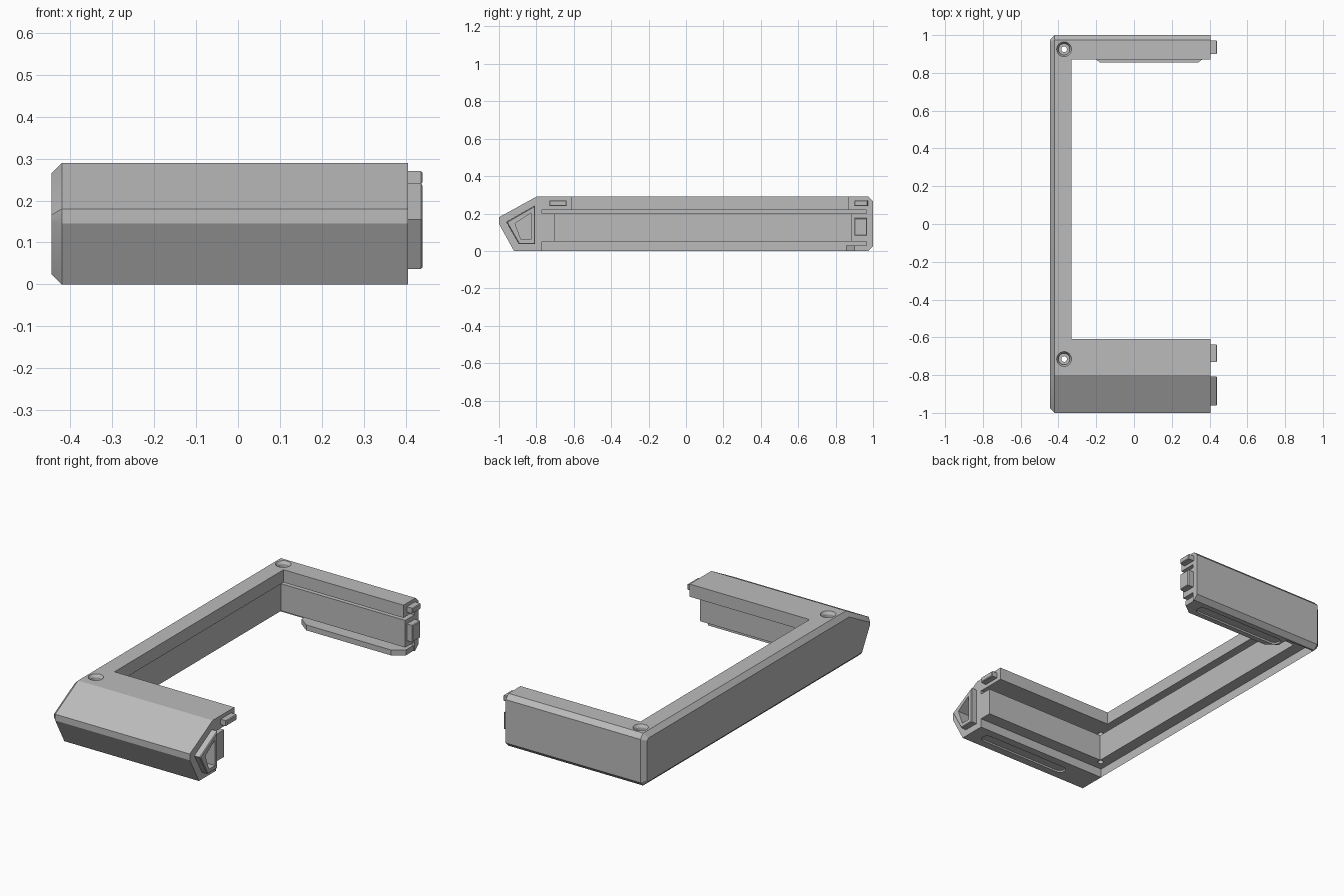
import bpy
import bmesh
import math
from mathutils import Matrix, Vector

if "Cube" in bpy.data.objects:
    bpy.data.objects.remove(bpy.data.objects["Cube"], do_unlink=True)

grey = bpy.data.materials.new("light grey plastic")
grey.use_nodes = True
GREY = (0.5, 0.5, 0.5, 1)
grey.diffuse_color = GREY
grey.node_tree.nodes["Principled BSDF"].inputs["Base Color"].default_value = GREY


def make_object(name, bm):
    bmesh.ops.recalc_face_normals(bm, faces=bm.faces[:])
    mesh = bpy.data.meshes.new(name)
    bm.to_mesh(mesh)
    bm.free()
    mesh.materials.append(grey)
    obj = bpy.data.objects.new(name, mesh)
    bpy.context.collection.objects.link(obj)
    return obj


def prism(name, profile, axis, start, end, chamfer=0):
    """Extrude a 2D profile along x (y, z points) or z (x, y points)."""
    bm = bmesh.new()
    place = (lambda p: (start, *p)) if axis == "x" else (lambda p: (*p, start))
    face = bm.faces.new([bm.verts.new(place(p)) for p in profile])
    shift = Vector((end - start, 0, 0) if axis == "x" else (0, 0, end - start))
    geom = bmesh.ops.extrude_face_region(bm, geom=[face])["geom"]
    cap = [f for f in geom if isinstance(f, bmesh.types.BMFace)]
    bmesh.ops.translate(bm, vec=shift, verts=cap[0].verts[:])
    bmesh.ops.recalc_face_normals(bm, faces=bm.faces[:])
    if chamfer:
        bmesh.ops.inset_region(bm, faces=cap, thickness=chamfer, use_even_offset=True)
        direction = shift.normalized()
        bmesh.ops.translate(bm, vec=direction * chamfer, verts=cap[0].verts[:])
    return make_object(name, bm)


def box(name, low, high):
    rect = [(low[0], low[1]), (high[0], low[1]), (high[0], high[1]), (low[0], high[1])]
    return prism(name, rect, "z", low[2], high[2])


def cylinder(name, x, y, radius, low, high, top_radius=None):
    bm = bmesh.new()
    bmesh.ops.create_cone(bm, cap_ends=True, segments=32, radius1=radius,
                          radius2=top_radius or radius, depth=high - low,
                          matrix=Matrix.Translation((x, y, (low + high) / 2)))
    return make_object(name, bm)


def slot(name, x0, x1, y, radius, low, high):
    points = []
    for cx, turn in ((x1, -90), (x0, 90)):
        for i in range(9):
            a = math.radians(turn + i * 22.5)
            points.append((cx + radius * math.cos(a), y + radius * math.sin(a)))
    return prism(name, points, "z", low, high)


def boolean(obj, cutter, operation="DIFFERENCE"):
    mod = obj.modifiers.new("cut", "BOOLEAN")
    mod.operation = operation
    mod.solver = "EXACT"
    mod.object = cutter
    bpy.context.view_layer.objects.active = obj
    bpy.ops.object.modifier_apply(modifier=mod.name)
    bpy.data.objects.remove(cutter, do_unlink=True)


# Outer shell: slanted front nose, chamfered back and chamfered closed side
outline = [(-0.92, 0), (-1, 0.145), (-1, 0.18), (-0.8, 0.29),
           (0.975, 0.29), (1, 0.265), (1, 0.025), (0.975, 0)]
frame = prism("frame", outline, "x", 0.405, -0.42, chamfer=0.025)

# Stepped opening: top lip, panel groove, inner wall, lower recess
for x, y0, y1, z0, z1 in ((-0.33, -0.61, 0.87, 0.21, 0.4),
                          (-0.42, -0.77, 0.965, 0.2, 0.22),
                          (-0.355, -0.70, 0.885, 0.04, 0.21),
                          (-0.42, -0.77, 0.965, -0.1, 0.05)):
    boolean(frame, box("opening", (x, y0, z0), (0.6, y1, z1)))

# Foot ledge under the back arm
ledge = [(-0.18, 0.855), (0.34, 0.855), (0.4, 0.9), (0.4, 0.97), (-0.24, 0.97), (-0.24, 0.9)]
boolean(frame, prism("ledge", ledge, "z", 0, 0.03), "UNION")

# Countersunk screw holes in the two corners
for y in (-0.715, 0.925):
    boolean(frame, cylinder("bore", -0.37, y, 0.015, 0.02, 0.4))
    boolean(frame, cylinder("counterbore", -0.37, y, 0.03, 0.25, 0.35))
    boolean(frame, cylinder("countersink", -0.37, y, 0.03, 0.275, 0.291, 0.04))

# Rounded foot recesses on the undersides
for y in (-0.845, 0.915):
    boolean(frame, slot("foot_recess", -0.2, 0.3, y, 0.03, -0.05, 0.01))

# Hollow nose connector and its socket in the arm end
nose = [(-0.96, 0.155), (-0.807, 0.242), (-0.807, 0.037), (-0.893, 0.037)]
hollow = [(-0.914, 0.146), (-0.829, 0.203), (-0.829, 0.06), (-0.882, 0.06)]
connector = prism("nose_connector", nose, "x", 0.4, 0.436, chamfer=0.004)
boolean(connector, prism("hollow", hollow, "x", 0.3, 0.5))
boolean(frame, prism("socket", hollow, "x", 0.36, 0.5))

# Solid connector tabs on the arm ends
for name, y0, y1, z0, z1 in (("front_top_tab", -0.73, -0.638, 0.24, 0.27),
                             ("back_top_tab", 0.9, 0.972, 0.24, 0.27),
                             ("back_lower_tab", 0.9, 0.968, 0.082, 0.175)):
    rect = [(y0, z0), (y1, z0), (y1, z1), (y0, z1)]
    prism(name, rect, "x", 0.4, 0.436, chamfer=0.004)

# Keep edges sharp, smooth only the round holes
bpy.ops.object.select_all(action="DESELECT")
frame.select_set(True)
bpy.context.view_layer.objects.active = frame
bpy.ops.object.shade_smooth_by_angle(angle=math.radians(25))
